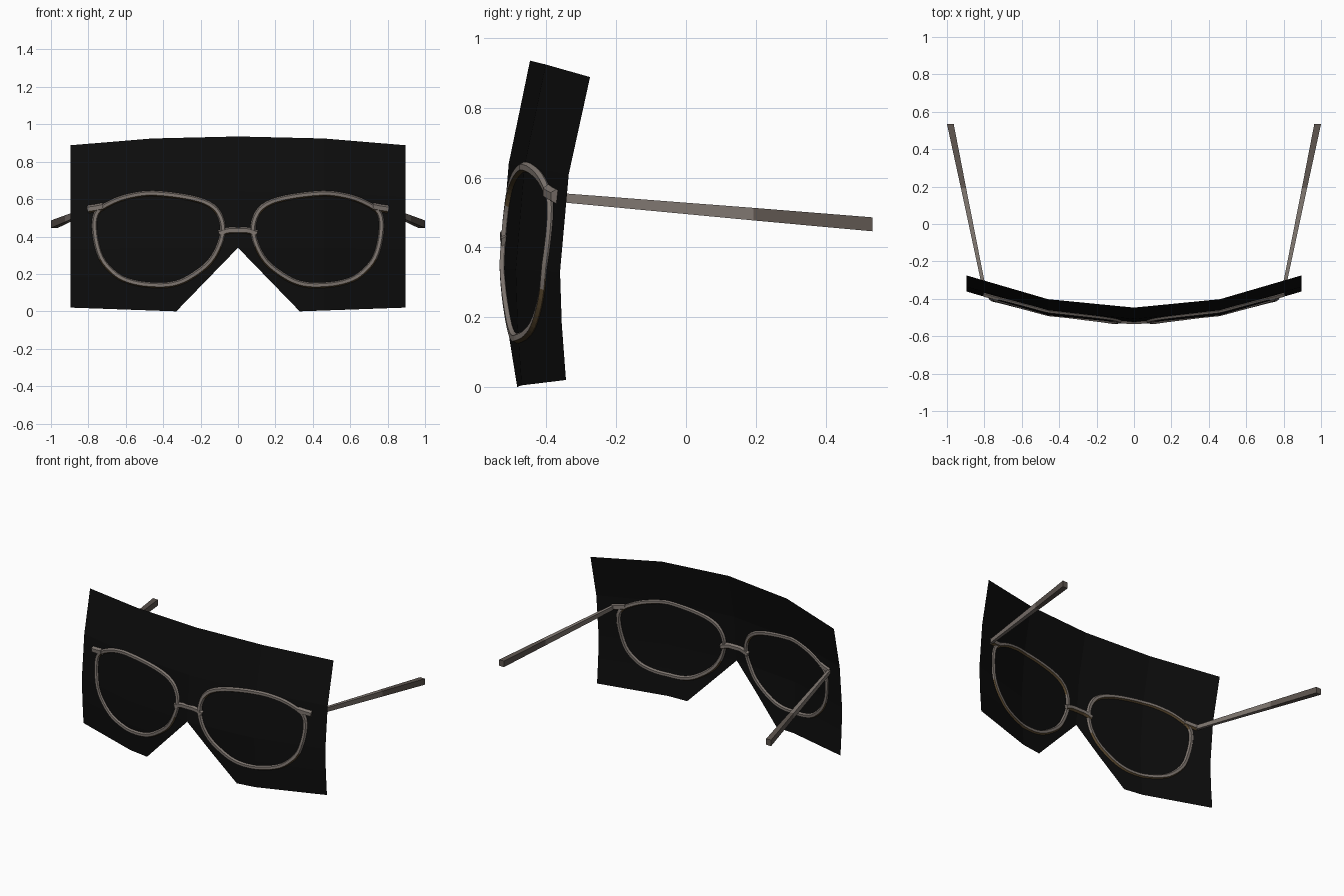
import bpy, bmesh, math
from mathutils import Vector

if "Cube" in bpy.data.objects:
    bpy.data.objects.remove(bpy.data.objects["Cube"])


def material(name, rgb):
    m = bpy.data.materials.new(name)
    m.diffuse_color = (*rgb, 1)
    m.use_nodes = True
    m.node_tree.nodes["Principled BSDF"].inputs["Base Color"].default_value = m.diffuse_color
    return m


BLACK = material("black", (0.004, 0.004, 0.004))
TAUPE = material("taupe metal", (0.21, 0.18, 0.16))
GOLD = material("dark gold", (0.11, 0.07, 0.03))
DARK = material("dark taupe", (0.11, 0.09, 0.078))


def make(name, verts, faces, mats):
    me = bpy.data.meshes.new(name)
    me.from_pydata(verts, [], faces)
    for m in mats:
        me.materials.append(m)
    bm = bmesh.new()
    bm.from_mesh(me)
    bmesh.ops.remove_doubles(bm, verts=bm.verts, dist=1e-4)
    bmesh.ops.recalc_face_normals(bm, faces=bm.faces)
    bm.to_mesh(me)
    bm.free()
    ob = bpy.data.objects.new(name, me)
    bpy.context.collection.objects.link(ob)
    return ob


def lerp_table(t, table):
    for (a, va), (b, vb) in zip(table, table[1:]):
        if t <= b:
            return va + (vb - va) * (t - a) / (b - a)
    return table[-1][1]


# curved face sheet: bow across x, and profile over z
BOW = [(0, 0), (0.46, 0.045), (0.895, 0.172)]
PROFILE = [(0, -0.516), (0.18, -0.528), (0.34, -0.533), (0.64, -0.508), (0.935, -0.447)]
EDGE_DROP = [(0, -0.02), (0.18, 0.0), (0.34, 0.01), (0.64, 0.03), (0.935, 0.047)]


def sheet_y(x, z):
    return lerp_table(abs(x), BOW) + lerp_table(z, PROFILE)


verts, faces = [], []
for s in (-1, 1):
    base = len(verts)
    for z, _ in PROFILE:
        notch = 0.33 * max(0, 1 - z / 0.34)
        drop = lerp_table(z, EDGE_DROP)
        for x in (notch, 0.46, 0.895):
            k = max(0, (x - 0.33) / 0.565) if z < 0.18 else (x / 0.895) ** 2.2
            verts.append((s * x, sheet_y(x, z), z - drop * k))
    for r in range(len(PROFILE) - 1):
        for c in range(2):
            a = base + r * 3 + c
            faces.append((a, a + 1, a + 4, a + 3))
sheet = make("face_sheet", verts, faces, [BLACK])
# keep the sheet normals facing the front
if sum(p.normal.y for p in sheet.data.polygons) > 0:
    sheet.data.flip_normals()


# sweep a six-sided bar along a path lying on the sheet
def bar(name, path, w, d, closed):
    n = len(path)
    verts, faces = [], []
    for i, p in enumerate(path):
        a = path[i - 1] if closed or i else p
        b = path[(i + 1) % n] if closed or i < n - 1 else p
        t = (b - a).normalized()
        side = t.cross(Vector((0, 1, 0))).normalized()
        deep = side.cross(t).normalized()
        for u, v in ((1, 0), (.55, 1), (-.55, 1), (-1, 0), (-.55, -1), (.55, -1)):
            verts.append(p + side * u * w + deep * v * d)
    for i in range(n if closed else n - 1):
        for k in range(6):
            j, l = (i + 1) % n, (k + 1) % 6
            faces.append((i * 6 + k, i * 6 + l, j * 6 + l, j * 6 + k))
    if not closed:
        faces += [tuple(range(6)), tuple(range(n * 6 - 6, n * 6))]
    ob = make(name, verts, faces, [TAUPE, GOLD])
    # downward faces are gold
    for p in ob.data.polygons:
        p.material_index = 1 if p.normal.z < -0.35 else 0
    return ob


RIM = [(.45, .63), (.58, .615), (.68, .58), (.755, .525), (.765, .42), (.73, .285),
       (.65, .195), (.56, .155), (.45, .14), (.35, .145), (.26, .18), (.15, .265),
       (.09, .38), (.085, .48), (.135, .56), (.25, .605)]


def smooth_loop(pts, steps=4):
    out, n = [], len(pts)
    for i in range(n):
        a, b, c, d = (Vector(pts[(i + k) % n]) for k in (-1, 0, 1, 2))
        for q in range(steps):
            t = q / steps
            out.append(0.5 * (2 * b + (c - a) * t + (2 * a - 5 * b + 4 * c - d) * t * t
                              + (3 * b - a - 3 * c + d) * t ** 3))
    return out


def tapered_box(name, sections, mats):
    verts, faces = [], []
    for (x, y, z), w, h in sections:
        verts += [(x - w, y, z - h), (x + w, y, z - h), (x + w, y, z + h), (x - w, y, z + h)]
    n = len(sections)
    for i in range(n - 1):
        for k in range(4):
            a, b = i * 4 + k, i * 4 + (k + 1) % 4
            faces.append((a, b, b + 4, a + 4))
    faces += [(0, 1, 2, 3), tuple(range(n * 4 - 4, n * 4))]
    return make(name, verts, faces, mats)


for s, label in ((1, "right"), (-1, "left")):
    # lens rim
    path = [Vector((s * p.x, sheet_y(p.x, p.y), p.y)) for p in smooth_loop(RIM)]
    bar("lens_rim_" + label, path, 0.015, 0.012, True)
    # end piece at the hinge
    ends = [Vector((s * x, sheet_y(x, z) - 0.001, z)) for x, z in ((.72, .56), (.76, .552), (.802, .546))]
    bar("end_piece_" + label, ends, 0.021, 0.016, False)
    # temple arm, with a darker rear half
    A, B = Vector((s * .797, -.365, .543)), Vector((s * .982, .535, .466))
    M = A.lerp(B, 0.62)
    arm = tapered_box("temple_" + label, [(A, .009, .013), (M, .014, .018), (B, .018, .020)], [TAUPE, DARK])
    for p in arm.data.polygons:
        p.material_index = 1 if p.center.y > M.y else 0

# nose bridge
bridge = [Vector((x, sheet_y(x, z) + 0.003, z))
          for x, z in ((-.1, .415), (-.065, .428), (-.04, .433), (.04, .433), (.065, .428), (.1, .415))]
bar("nose_bridge", bridge, 0.019, 0.015, False)
